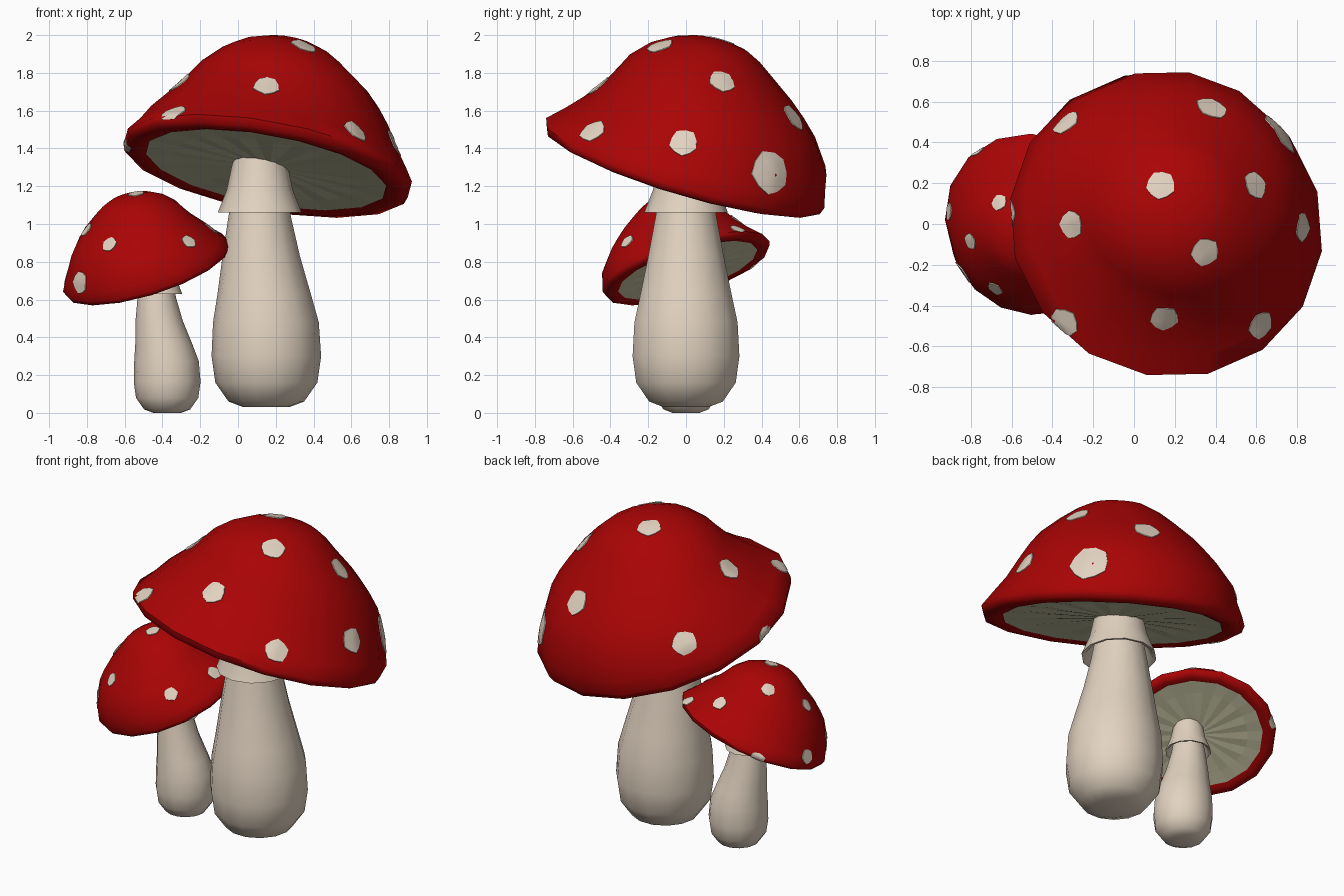
import bpy, bmesh, math
from mathutils import Vector, Matrix
from mathutils.bvhtree import BVHTree

if "Cube" in bpy.data.objects:
    bpy.data.objects.remove(bpy.data.objects["Cube"])


def material(name, rgb):
    m = bpy.data.materials.new(name)
    m.diffuse_color = (*rgb, 1)
    m.use_nodes = True
    m.node_tree.nodes["Principled BSDF"].inputs["Base Color"].default_value = m.diffuse_color
    return m


RED = material("cap red", (0.4, 0.0012, 0.0015))
CREAM = material("stem cream", (0.76, 0.65, 0.53))
GREEN = material("gill olive", (0.62, 0.6, 0.4))


def add_object(name, bm, mat, smooth=None, recalc=True):
    if recalc:
        bmesh.ops.recalc_face_normals(bm, faces=bm.faces)
    me = bpy.data.meshes.new(name)
    bm.to_mesh(me)
    bm.free()
    me.materials.append(mat)
    ob = bpy.data.objects.new(name, me)
    bpy.context.collection.objects.link(ob)
    if smooth:
        bpy.ops.object.select_all(action='DESELECT')
        ob.select_set(True)
        bpy.context.view_layer.objects.active = ob
        bpy.ops.object.shade_smooth_by_angle(angle=math.radians(smooth))
    return ob


def loft(rings, sides, frame, cap_start=False, cap_end=False, pleat=0):
    """Rings of (radius, height, x shift, y shift) joined into a skin."""
    bm = bmesh.new()
    loops = []
    for k, (r, h, ox, oy) in enumerate(rings):
        loop = []
        for i in range(sides):
            a = 2 * math.pi * i / sides
            dz = pleat * (-1) ** i if 0 < k < len(rings) - 1 else 0
            loop.append(bm.verts.new(frame @ Vector(
                (r * math.cos(a) + ox, r * math.sin(a) + oy, h + dz))))
        loops.append(loop)
    for a, b in zip(loops, loops[1:]):
        for i in range(sides):
            j = (i + 1) % sides
            bm.faces.new((a[i], a[j], b[j], b[i]))
    if cap_start:
        bm.faces.new(loops[0])
    if cap_end:
        bm.faces.new(loops[-1])
    return bm


def tilted_frame(centre, azimuth, tilt, scale):
    """Local x points downhill, local z is the cap axis."""
    return (Matrix.Translation(centre) @ Matrix.Rotation(math.radians(azimuth), 4, 'Z')
            @ Matrix.Rotation(math.radians(tilt), 4, 'Y') @ Matrix.Scale(scale, 4))


# radius, height, downhill and sideways shift of the cap skin, crown to inner lip
CAP = [(.06, .708, -.015, 0), (.16, .69, -.02, 0), (.25, .65, -.033, 0), (.34, .59, -.038, 0),
       (.455, .495, -.008, 0), (.52, .42, .022, .005), (.582, .34, .042, .015),
       (.68, .2, .036, .03), (.73, .11, .012, .01), (.78, .03, -.015, 0),
       (.765, -.01, -.015, 0), (.705, -.024, -.02, 0), (.65, -.01, -.02, 0)]
GILLS = [(.665, -.008, -.02, 0), (.5, -.001, -.015, 0), (.25, .004, 0, 0), (.06, .008, 0, 0)]
STEM = [(.12, 0), (.2, .03), (.27, .13), (.29, .27), (.28, .45), (.247, .6),
        (.205, .8), (.167, 1.0), (.14, 1.15), (.13, 1.33)]
RING = [(.135, 1.33), (.152, 1.26), (.175, 1.15), (.222, 1.03), (.2, 1.035), (.15, 1.12)]


def spot(name, bvh, point, radius):
    """Thin cream patch hugging the cap surface."""
    centre, normal, _, _ = bvh.find_nearest(Vector(point))
    u = normal.orthogonal().normalized()
    v = normal.cross(u)
    bm = bmesh.new()
    n = 10

    def place(r, a, lift):
        p = centre + (u * math.cos(a) + v * math.sin(a)) * r
        q, nn, _, _ = bvh.find_nearest(p)
        return bm.verts.new(q + nn * lift)
    mid = place(0, 0, .005)
    rows = [[place(radius * f * (1 + .05 * (-1) ** i), 2 * math.pi * i / n, lift)
             for i in range(n)]
            for f, lift in ((.5, .005), (1, .005), (1.02, -.002))]
    for i in range(n):
        j = (i + 1) % n
        bm.faces.new((mid, rows[0][i], rows[0][j]))
        for a, b in zip(rows, rows[1:]):
            bm.faces.new((a[i], b[i], b[j], a[j]))
    bm.normal_update()
    if sum(f.normal.dot(normal) for f in bm.faces) < 0:
        bmesh.ops.reverse_faces(bm, faces=bm.faces)
    add_object(name, bm, CREAM, 60, False)


def mushroom(size, base, scale, lean, cap_frame, spots):
    s = Matrix.Translation(base) @ Matrix.Scale(scale, 4)

    def bent(profile):
        out = []
        for r, h in profile:
            t = min(1, max(0, (h - .35) / .65))
            t = t * t * (3 - 2 * t)
            out.append((r, h, lean[0] * t, lean[1] * t))
        return out
    # stem and skirt ring
    add_object(size + "_stem", loft(bent(STEM), 14, s, True, True), CREAM, 50)
    add_object(size + "_stem_ring", loft(bent(RING), 12, s), CREAM, 50)
    # cap skin and gills, crown facing outward
    skin = loft(CAP, 16, cap_frame, True)
    bmesh.ops.recalc_face_normals(skin, faces=skin.faces)
    crown = max(skin.faces, key=lambda f: f.calc_center_median().z)
    if crown.normal.z < 0:
        bmesh.ops.reverse_faces(skin, faces=skin.faces)
    bvh = BVHTree.FromBMesh(skin)
    add_object(size + "_cap", skin, RED, 60, False)
    gills = loft(GILLS, 32, cap_frame, False, True, .003)
    gills.normal_update()
    bmesh.ops.reverse_faces(gills, faces=[f for f in gills.faces if f.normal.z > 0])
    add_object(size + "_gills", gills, GREEN, None, False)
    # spots
    for k, (x, y, z, r) in enumerate(spots):
        spot(f"{size}_cap_spot_{k + 1}", bvh, (x, y, z), r)


mushroom("large", (.15, 0, .03), 1, (-.035, 0),
         tilted_frame((.16, 0, 1.29), 59, 19.3, 1),
         [(.13, .19, 1.97, .07), (.35, -.14, 1.95, .07), (-.3, 0, 1.74, .069),
          (.59, .19, 1.75, .07), (.15, -.47, 1.74, .07), (-.35, -.49, 1.6, .073),
          (-.36, .53, 1.49, .073), (.39, .59, 1.58, .077), (.65, -.51, 1.52, .071),
          (.87, -.02, 1.45, .074), (.75, .47, 1.28, .118), (-.58, .05, 1.42, .066)])

mushroom("small", (-.375, 0, 0), .61, (-.09, -.03),
         tilted_frame((-.485, 0, .755), 225, 24, .592),
         [(-.65, .1, 1.09, .041), (-.43, .25, .99, .041), (-.79, -.08, .96, .04),
          (-.76, .35, .79, .043), (-.91, .06, .72, .043), (-.2, .28, .99, .041),
          (-.54, -.1, 1.16, .041), (-.69, -.33, .9, .041), (-.24, -.34, .935, .04),
          (-.84, -.24, .69, .06), (-.12, -.05, 1.0, .041)])
